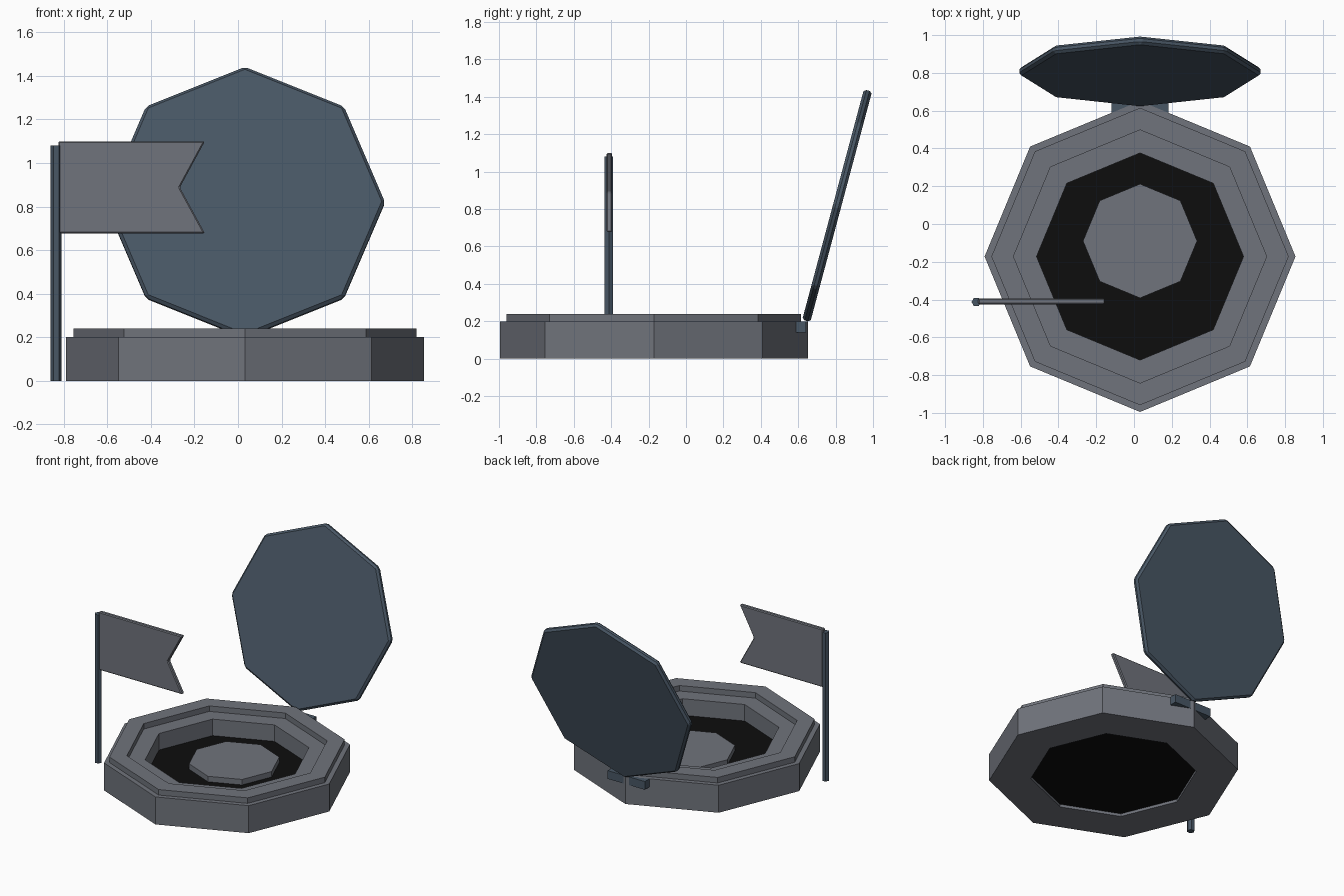
import bpy, bmesh, math

if "Cube" in bpy.data.objects:
    bpy.data.objects.remove(bpy.data.objects["Cube"])

def material(name, rgb):
    m = bpy.data.materials.new(name)
    m.diffuse_color = (*rgb, 1)
    m.use_nodes = True
    m.node_tree.nodes["Principled BSDF"].inputs["Base Color"].default_value = m.diffuse_color
    return m

GREY = material("slate grey", (0.16, 0.172, 0.2))
BLUE = material("steel blue", (0.066, 0.095, 0.13))
BLACK = material("black", (0.004, 0.004, 0.004))

def finish(name, bm, mat, loc=(0, 0, 0), tilt=0, bevel=0):
    bmesh.ops.recalc_face_normals(bm, faces=bm.faces[:])
    me = bpy.data.meshes.new(name)
    bm.to_mesh(me)
    bm.free()
    me.materials.append(mat)
    ob = bpy.data.objects.new(name, me)
    ob.location = loc
    ob.rotation_euler[0] = tilt
    bpy.context.collection.objects.link(ob)
    if bevel:
        mod = ob.modifiers.new("chamfer", 'BEVEL')
        mod.width = bevel
        mod.segments = 1
        mod.limit_method = 'ANGLE'
    return ob

def prism(name, outline, depth, mat, **kw):
    # Extruded outline, centred on its thickness
    bm = bmesh.new()
    f = bm.faces.new([bm.verts.new((x, y, -depth / 2)) for x, y in outline])
    new = bmesh.ops.extrude_face_region(bm, geom=[f])["geom"]
    bmesh.ops.translate(bm, vec=(0, 0, depth),
                        verts=[g for g in new if isinstance(g, bmesh.types.BMVert)])
    return finish(name, bm, mat, **kw)

def polygon(n, r):
    return [(r * math.cos(2 * math.pi * i / n), r * math.sin(2 * math.pi * i / n)) for i in range(n)]

def revolve(name, profile, n, mat, **kw):
    # Closed profile of (radius, height) points turned into an n-sided ring
    bm = bmesh.new()
    cols = [[bm.verts.new((r * cx, r * cy, z)) for r, z in profile] for cx, cy in polygon(n, 1)]
    k = len(profile)
    for i in range(n):
        a, b = cols[i], cols[(i + 1) % n]
        for j in range(k):
            bm.faces.new((a[j], b[j], b[(j + 1) % k], a[(j + 1) % k]))
    return finish(name, bm, mat, **kw)

CX, CY = 0.032, -0.172

# Octagonal base with raised rim and open middle
revolve("base_ring", [(0.548, 0), (0.823, 0), (0.823, 0.2), (0.787, 0.2), (0.787, 0.24),
                      (0.67, 0.24), (0.67, 0.2), (0.548, 0.2)], 8, GREY, loc=(CX, CY, 0))
# Dark floor inside the ring
prism("inner_floor", polygon(8, 0.55), 0.06, BLACK, loc=(CX, CY, 0.05))
# Small disc resting on the floor
prism("inner_disc", polygon(8, 0.302), 0.045, GREY, loc=(CX, -0.09, 0.0975))
# Hinge block at the back
prism("hinge", [(-0.15, -0.03), (0.15, -0.03), (0.15, 0.03), (-0.15, 0.03)], 0.06, BLUE,
      loc=(CX, 0.612, 0.17))
# Open lid leaning back
prism("lid", polygon(8, 0.643), 0.045, BLUE, loc=(CX, 0.808, 0.818),
      tilt=math.radians(75), bevel=0.014)
# Flag pole and swallow-tailed flag
prism("flag_pole", polygon(6, 0.025), 1.08, BLUE, loc=(-0.835, -0.413, 0.54))
prism("flag", [(-0.825, 0.677), (-0.152, 0.677), (-0.267, 0.888), (-0.152, 1.1), (-0.825, 1.1)],
      0.03, GREY, loc=(0, -0.41, 0), tilt=math.radians(90), bevel=0.006)
